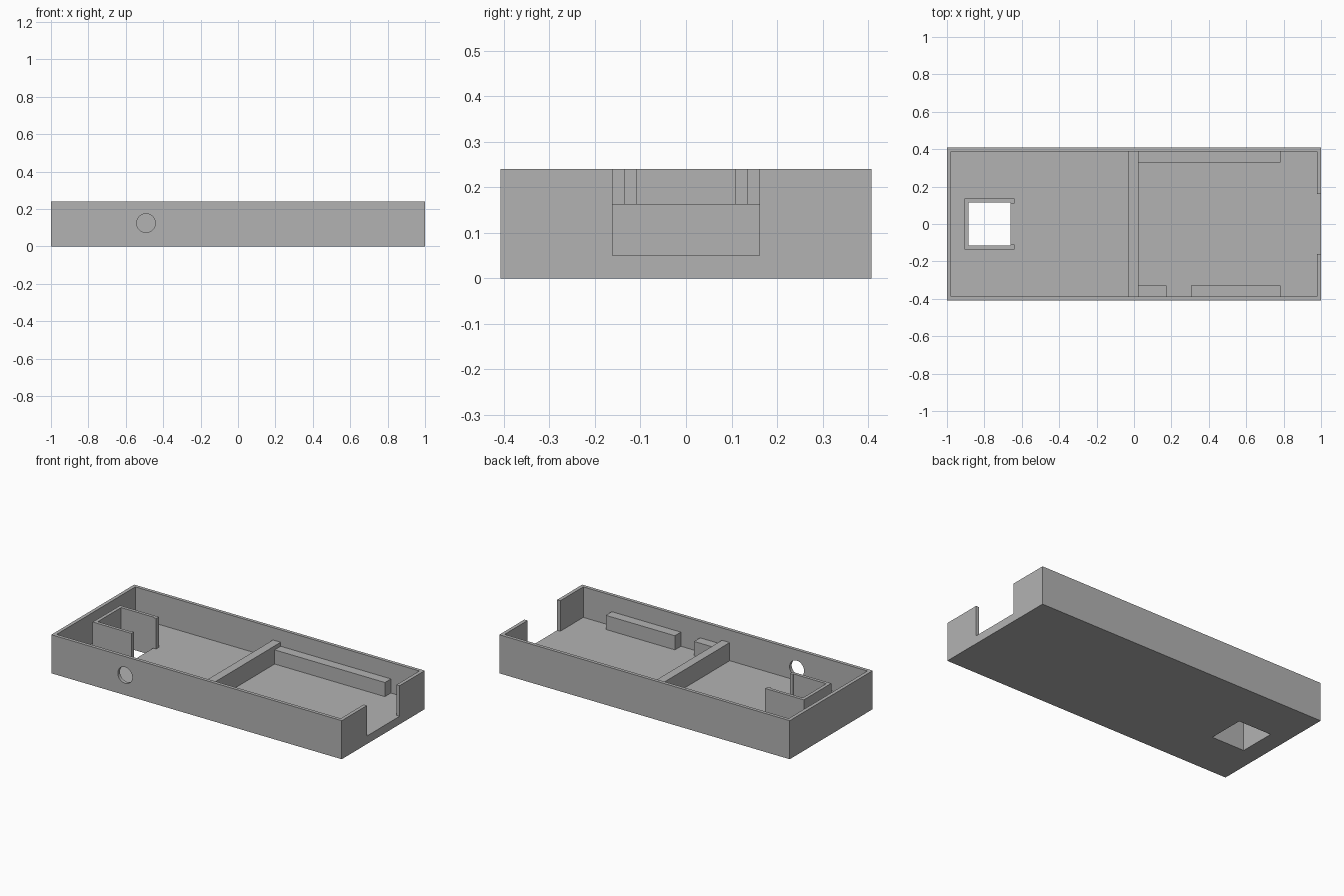
import bpy, bmesh
from mathutils import Matrix

if "Cube" in bpy.data.objects:
    bpy.data.objects.remove(bpy.data.objects["Cube"])

FLOOR, TOP = 0.05, 0.24
HALF_Y, IN_X, IN_Y = 0.408, 0.978, 0.387

grey = bpy.data.materials.new("mid grey")
grey.diffuse_color = (0.45, 0.45, 0.45, 1)
grey.use_nodes = True
grey.node_tree.nodes["Principled BSDF"].inputs["Base Color"].default_value = grey.diffuse_color


def finish(name, bm):
    mesh = bpy.data.meshes.new(name)
    bm.to_mesh(mesh)
    bm.free()
    mesh.materials.append(grey)
    obj = bpy.data.objects.new(name, mesh)
    bpy.context.collection.objects.link(obj)
    return obj


def box(name, x, y, z):
    """Box from (min, max) ranges on each axis."""
    bm = bmesh.new()
    bmesh.ops.create_cube(bm, size=1)
    for v in bm.verts:
        v.co = [r[0] if c < 0 else r[1] for c, r in zip(v.co, (x, y, z))]
    return finish(name, bm)


def cut(target, cutter):
    mod = target.modifiers.new("cut", 'BOOLEAN')
    mod.operation, mod.solver, mod.object = 'DIFFERENCE', 'EXACT', cutter
    bpy.context.view_layer.objects.active = target
    bpy.ops.object.modifier_apply(modifier=mod.name)
    bpy.data.objects.remove(cutter)


# Open tray with end notch and floor opening
tray = box("tray", (-1, 1), (-HALF_Y, HALF_Y), (0, TOP))
cut(tray, box("cavity_cutter", (-IN_X, IN_X), (-IN_Y, IN_Y), (FLOOR, 0.4)))
cut(tray, box("notch_cutter", (0.9, 1.1), (-0.161, 0.161), (FLOOR, 0.4)))
cut(tray, box("floor_cutter", (-0.885, -0.66), (-0.115, 0.115), (-0.1, 0.15)))

# Round hole in the front wall
bm = bmesh.new()
bmesh.ops.create_cone(bm, cap_ends=True, segments=48, radius1=0.05, radius2=0.05,
                      depth=0.1, matrix=Matrix.Translation((-0.492, -0.4, 0.124))
                      @ Matrix.Rotation(1.5707963, 4, 'X'))
cut(tray, finish("hole_cutter", bm))
bpy.ops.object.select_all(action='DESELECT')
tray.select_set(True)
bpy.context.view_layer.objects.active = tray
bpy.ops.object.shade_smooth_by_angle()

# Cross divider
box("divider", (-0.03, 0.023), (-IN_Y, IN_Y), (FLOOR, 0.163))

# Support ledges along the long walls
LEDGE = (FLOOR, 0.138)
box("back_ledge", (0.023, 0.782), (0.328, IN_Y), LEDGE)
box("front_ledge_short", (0.023, 0.174), (-IN_Y, -0.328), LEDGE)
box("front_ledge_long", (0.306, 0.782), (-IN_Y, -0.328), LEDGE)

# U-shaped holder with inward lips, extruded from its outline
half = [(-0.906, 0.135), (-0.64, 0.135), (-0.64, 0.109), (-0.66, 0.109),
        (-0.66, 0.115), (-0.885, 0.115)]
outline = half + [(x, -y) for x, y in reversed(half)]
bm = bmesh.new()
face = bm.faces.new([bm.verts.new((x, y, FLOOR)) for x, y in outline])
ext = bmesh.ops.extrude_face_region(bm, geom=[face])
bmesh.ops.translate(bm, vec=(0, 0, TOP - FLOOR),
                    verts=[g for g in ext["geom"] if isinstance(g, bmesh.types.BMVert)])
bmesh.ops.recalc_face_normals(bm, faces=bm.faces[:])
finish("holder", bm)
